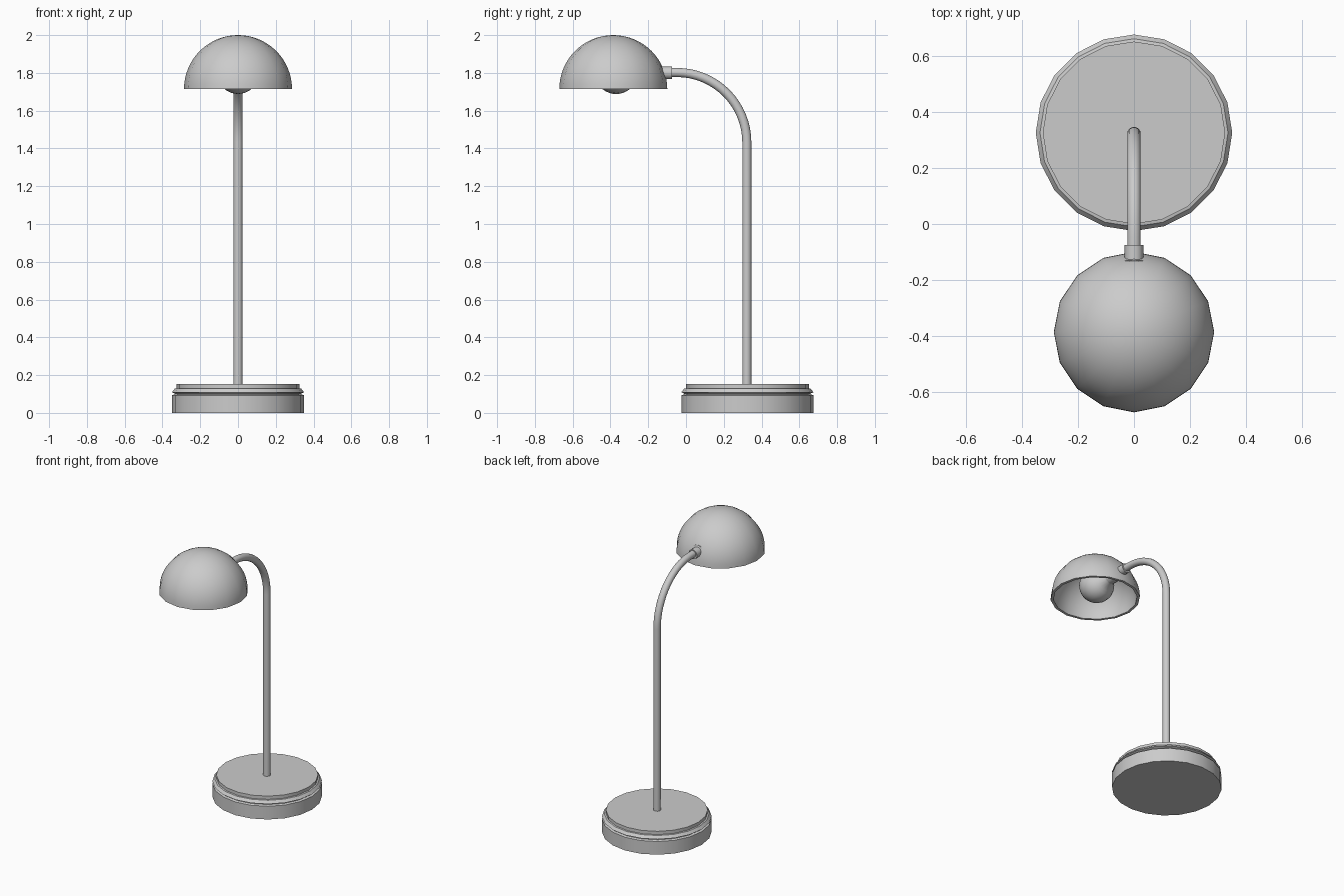
import bpy, bmesh
from math import sin, cos, pi, radians
from mathutils import Matrix

if "Cube" in bpy.data.objects:
    bpy.data.objects.remove(bpy.data.objects["Cube"])


def finish(name, bm, angle=35):
    bmesh.ops.remove_doubles(bm, verts=bm.verts[:], dist=1e-4)
    bmesh.ops.recalc_face_normals(bm, faces=bm.faces[:])
    mesh = bpy.data.meshes.new(name)
    bm.to_mesh(mesh)
    bm.free()
    ob = bpy.data.objects.new(name, mesh)
    bpy.context.collection.objects.link(ob)
    bpy.ops.object.select_all(action='DESELECT')
    ob.select_set(True)
    bpy.context.view_layer.objects.active = ob
    bpy.ops.object.shade_smooth_by_angle(angle=radians(angle))
    return ob


def lathe(name, profile, sides, matrix):
    """Revolve (radius, height) points about z, then place with matrix."""
    bm = bmesh.new()
    rings = [[bm.verts.new((r * cos(2 * pi * i / sides), r * sin(2 * pi * i / sides), z))
              for i in range(sides)] if r > 0 else [bm.verts.new((0, 0, z))] * sides
             for r, z in profile]
    for a, b in zip(rings, rings[1:]):
        for i in range(sides):
            j = (i + 1) % sides
            corners = list(dict.fromkeys((a[i], a[j], b[j], b[i])))
            if len(corners) > 2:
                bm.faces.new(corners)
    bm.transform(matrix)
    return finish(name, bm)


def tube(name, path, radius, sides):
    """Sweep a circle along (y, z, angle) stations in the x = 0 plane."""
    bm = bmesh.new()
    rings = []
    for y, z, a in path:
        ring = []
        for i in range(sides):
            t = 2 * pi * i / sides
            u, v = radius * cos(t), radius * sin(t)
            ring.append(bm.verts.new((u, y + v * cos(a), z + v * sin(a))))
        rings.append(ring)
    for a, b in zip(rings, rings[1:]):
        for i in range(sides):
            j = (i + 1) % sides
            bm.faces.new((a[i], a[j], b[j], b[i]))
    bm.faces.new(rings[0])
    bm.faces.new(rings[-1])
    return finish(name, bm)


# Round weighted base with a groove and stepped top
lathe("base", [(0, 0), (0.35, 0), (0.35, 0.093), (0.335, 0.098), (0.335, 0.103),
               (0.35, 0.109), (0.335, 0.128), (0.325, 0.13), (0.325, 0.153), (0, 0.153)],
      20, Matrix.Translation((0, 0.325, 0)))

# Upright stem bending forward through a quarter circle
R, ARM_Z, STEM_Y = 0.37, 1.802, 0.322
arc = [(STEM_Y - R + R * cos(a), ARM_Z - R + R * sin(a), a)
       for a in (pi / 2 * k / 16 for k in range(17))]
tube("stem", [(STEM_Y, 0.14, 0)] + arc + [(-0.11, ARM_Z, pi / 2)], 0.024, 16)

# Hollow dome shade
N, RO, RI = 16, 0.286, 0.268
outer = [(RO * cos(pi / 2 * k / N), RO * sin(pi / 2 * k / N)) for k in range(N)] + [(0, RO)]
inner = [(0, RI)] + [(RI * cos(pi / 2 * k / N), RI * sin(pi / 2 * k / N))
                     for k in range(N - 1, -1, -1)]
lathe("shade", outer + inner + [outer[0]], 16, Matrix.Translation((0, -0.385, 1.714)))

# Collar and bulb socket lie along the arm axis, pointing to the front
along = Matrix.Translation((0, 0, ARM_Z - 0.002)) @ Matrix.Rotation(pi / 2, 4, 'X')
lathe("collar", [(0, 0.075), (0.033, 0.075), (0.033, 0.135), (0, 0.135)], 16, along)
lathe("bulb_socket", [(0, 0.13), (0.045, 0.13), (0.045, 0.235), (0, 0.235)], 16, along)

# Bulb with a short neck running into the socket
ball = [(0.112 * sin(t), 0.37 - 0.112 * cos(t))
        for t in (radians(40 + 140 * k / 14) for k in range(14))]
lathe("bulb", [(0, 0.22), (0.042, 0.22), (0.045, 0.25)] + ball + [(0, 0.482)], 20, along)
